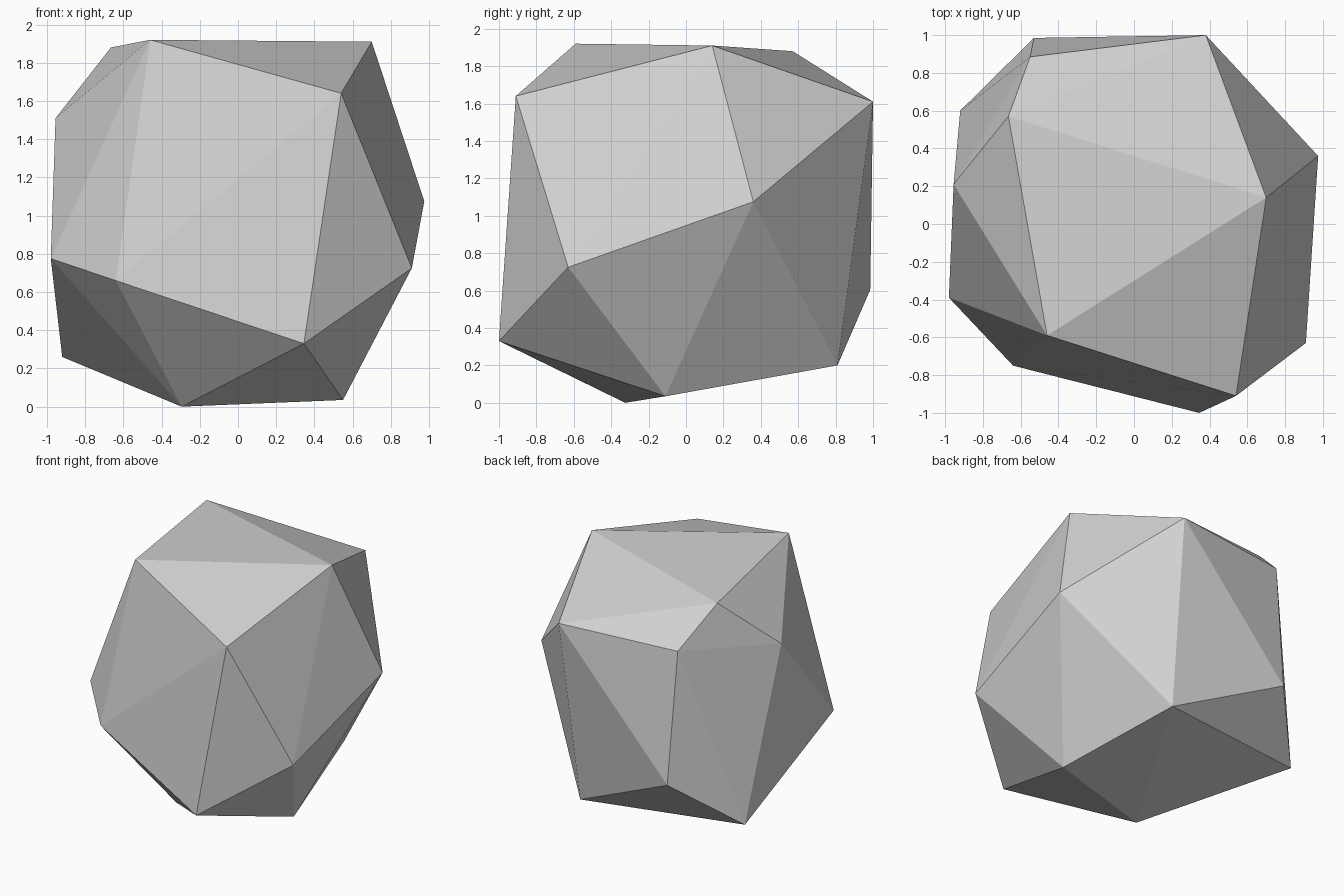
import bpy
import bmesh

# Remove the default cube
cube = bpy.data.objects.get("Cube")
if cube:
    bpy.data.objects.remove(cube, do_unlink=True)


def flat_material(name, color):
    material = bpy.data.materials.new(name)
    material.use_nodes = True
    material.diffuse_color = color
    for node in material.node_tree.nodes:
        if node.type == "BSDF_PRINCIPLED":
            node.inputs["Base Color"].default_value = color
    return material


# Corner points of the boulder, grouped from the crown down to the base
crown = [(-0.46, -0.59, 1.92), (0.70, 0.14, 1.91), (-0.665, 0.57, 1.88)]
shoulder = [(0.54, -0.91, 1.64), (0.38, 1.0, 1.61), (-0.55, 0.885, 1.60),
            (-0.955, 0.21, 1.51)]
waist = [(0.975, 0.36, 1.075), (-0.98, -0.39, 0.775), (0.91, -0.63, 0.725),
         (-0.64, -0.75, 0.66), (-0.53, 0.985, 0.605)]
foot = [(0.345, -1.0, 0.33), (-0.92, 0.60, 0.26), (0.33, 0.81, 0.20)]
base = [(0.55, -0.11, 0.035), (-0.295, -0.325, 0.0)]

# Wrap the corners in a faceted convex skin
bm = bmesh.new()
for point in crown + shoulder + waist + foot + base:
    bm.verts.new(point)
bmesh.ops.convex_hull(bm, input=list(bm.verts))
bmesh.ops.recalc_face_normals(bm, faces=list(bm.faces))
for face in bm.faces:
    face.smooth = False

mesh = bpy.data.meshes.new("boulder")
bm.to_mesh(mesh)
bm.free()
mesh.materials.append(flat_material("stone_grey", (0.64, 0.64, 0.64, 1.0)))

boulder = bpy.data.objects.new("boulder", mesh)
bpy.context.scene.collection.objects.link(boulder)
